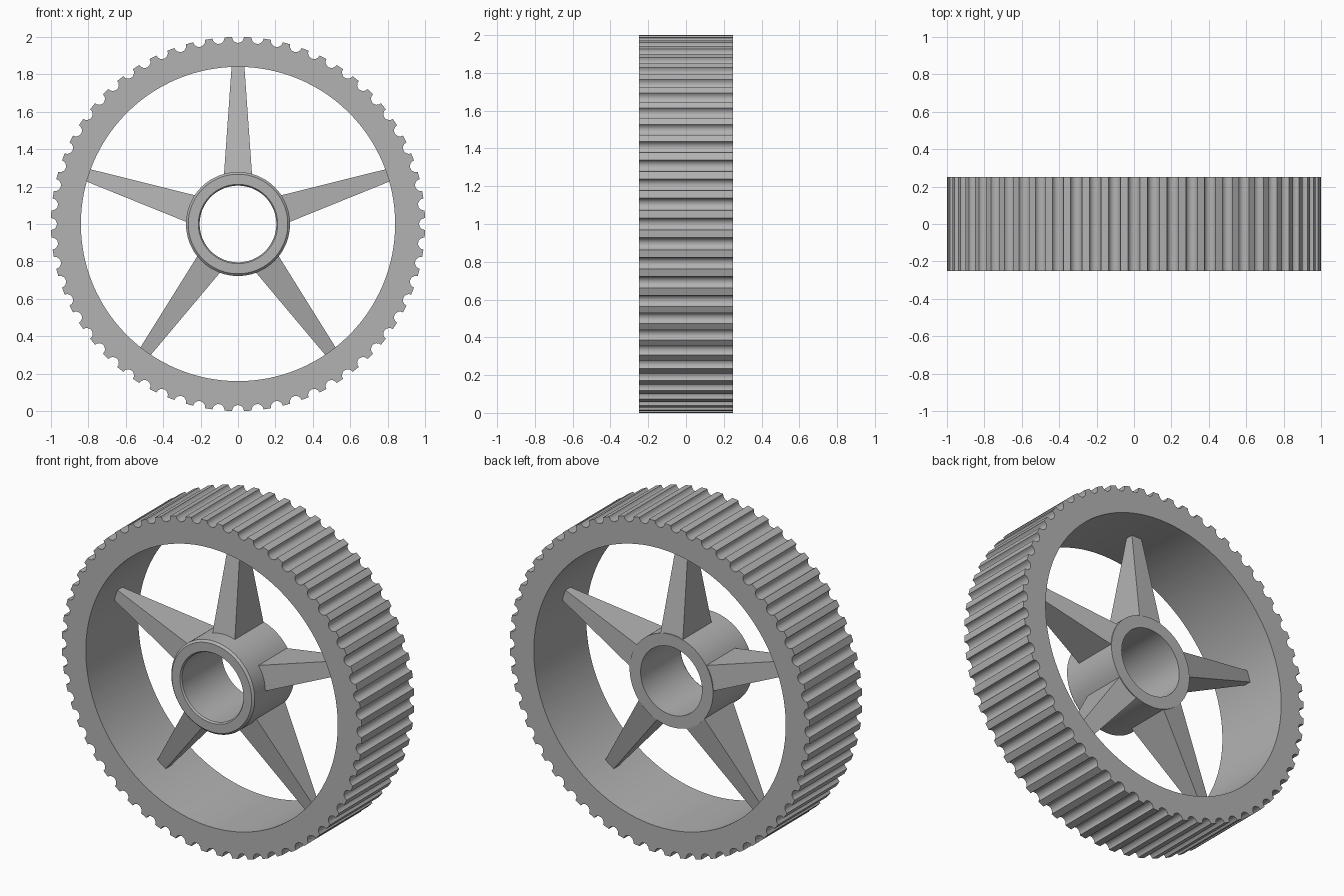
import bpy
import bmesh
from math import sin, cos, pi, radians

cube = bpy.data.objects.get("Cube")
if cube:
    bpy.data.objects.remove(cube, do_unlink=True)

# Single grey material
GREY = (0.45, 0.45, 0.45, 1)
grey = bpy.data.materials.new("plain grey")
grey.use_nodes = True
grey.diffuse_color = GREY
grey.node_tree.nodes["Principled BSDF"].inputs["Base Color"].default_value = GREY

CENTRE_Z = 1.0
RIM_HALF = 0.25
RIM_INNER = 0.84
HUB_FRONT, HUB_BACK = -0.25, 0.14
GROOVES = 60
GROOVE_RADIUS = 0.032
ARC_STEPS = 8


def finish(bm, name, smooth=True):
    bmesh.ops.recalc_face_normals(bm, faces=bm.faces)
    mesh = bpy.data.meshes.new(name)
    bm.to_mesh(mesh)
    bm.free()
    mesh.materials.append(grey)
    obj = bpy.data.objects.new(name, mesh)
    obj.location.z = CENTRE_Z
    bpy.context.collection.objects.link(obj)
    if smooth:
        bpy.ops.object.select_all(action="DESELECT")
        obj.select_set(True)
        bpy.context.view_layer.objects.active = obj
        bpy.ops.object.shade_smooth_by_angle(angle=radians(30))
    return obj


def bridge(bm, a, b):
    n = len(a)
    for i in range(n):
        j = (i + 1) % n
        bm.faces.new((a[i], a[j], b[j], b[i]))


def closed_ring(name, loops):
    """Bridge (outline, y) loops in order and back to the first."""
    bm = bmesh.new()
    rows = [[bm.verts.new((x, y, z)) for x, z in outline] for outline, y in loops]
    for k, row in enumerate(rows):
        bridge(bm, row, rows[(k + 1) % len(rows)])
    return finish(bm, name)


def circle(radius, angles):
    return [(radius * sin(a), radius * cos(a)) for a in angles]


# Rim outline: a round groove, then a land, repeated around the wheel
outer, angles = [], []
for g in range(GROOVES):
    mid = 2 * pi * g / GROOVES
    for s in range(ARC_STEPS + 1):
        t = pi * s / ARC_STEPS
        side = -GROOVE_RADIUS * cos(t)
        r = 1.0 - GROOVE_RADIUS * sin(t)
        outer.append((r * sin(mid) + side * cos(mid), r * cos(mid) - side * sin(mid)))
        angles.append(mid + side)
inner = circle(RIM_INNER, angles)
closed_ring("grooved_rim", [(outer, -RIM_HALF), (outer, RIM_HALF),
                            (inner, RIM_HALF), (inner, -RIM_HALF)])

# Hub tube with chamfered front edges
hub_angles = [2 * pi * i / 96 for i in range(96)]
hub_profile = [
    (0.278, HUB_FRONT + 0.012), (0.278, HUB_BACK), (0.205, HUB_BACK),
    (0.205, HUB_FRONT + 0.01), (0.212, HUB_FRONT), (0.266, HUB_FRONT),
]
closed_ring("hub", [(circle(r, hub_angles), y) for r, y in hub_profile])


# Five spokes tapering in width and depth from hub to rim
def spoke(name, angle):
    bm = bmesh.new()
    rows = []
    for r, width, depth in ((0.25, 0.076, HUB_BACK), (0.845, 0.034, 0.022)):
        row = []
        for sx, sy in ((-1, -1), (1, -1), (1, 1), (-1, 1)):
            x = sx * width
            row.append(bm.verts.new((x * cos(angle) + r * sin(angle), sy * depth,
                                     r * cos(angle) - x * sin(angle))))
        bm.faces.new(row)
        rows.append(row)
    bridge(bm, *rows)
    return finish(bm, name, smooth=False)


for i in range(5):
    spoke(f"spoke_{i + 1}", 2 * pi * i / 5)
